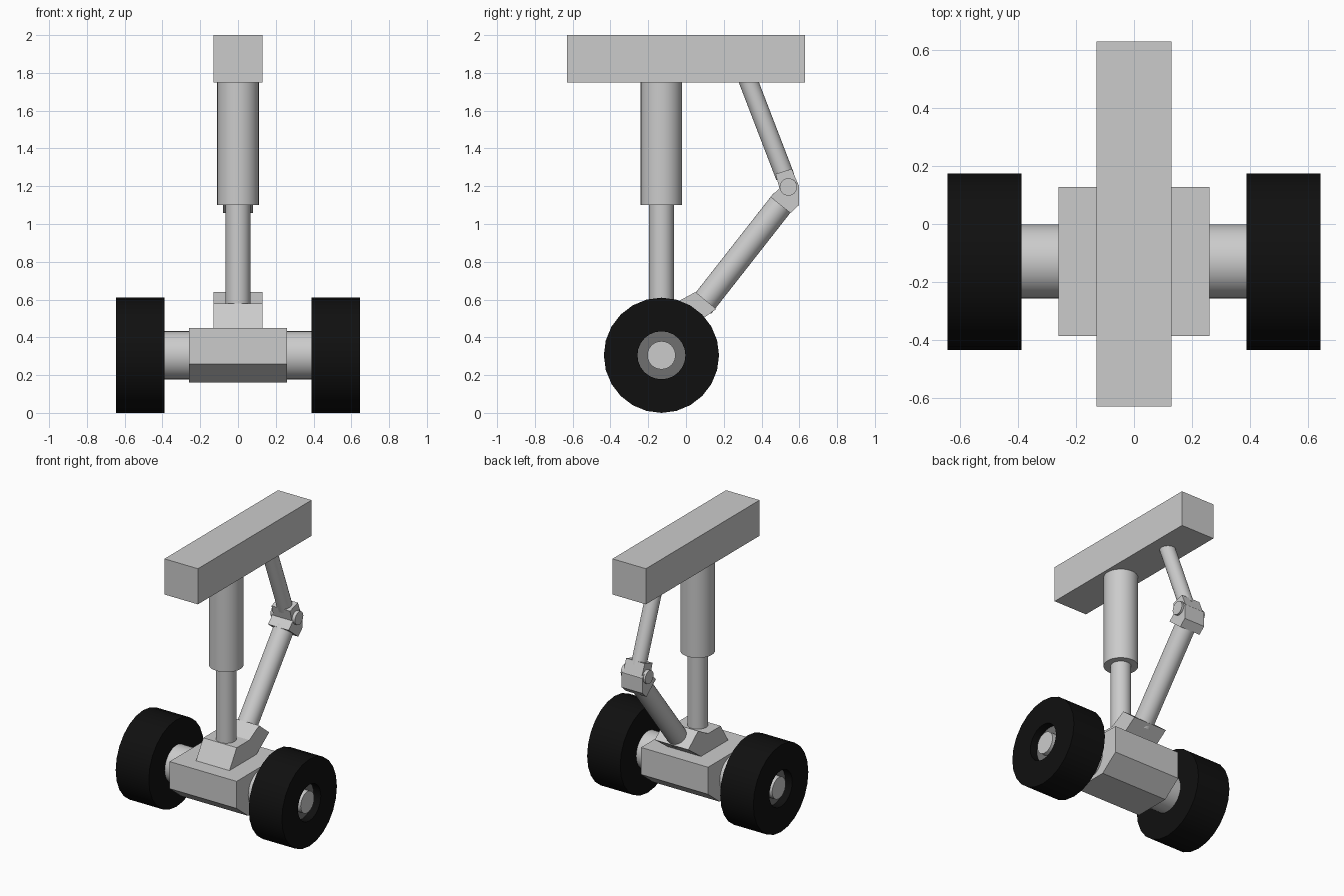
import bpy, bmesh, math
from mathutils import Vector

if "Cube" in bpy.data.objects:
    bpy.data.objects.remove(bpy.data.objects["Cube"])


def material(name, v):
    m = bpy.data.materials.new(name)
    m.diffuse_color = (v, v, v, 1)
    m.use_nodes = True
    m.node_tree.nodes["Principled BSDF"].inputs["Base Color"].default_value = m.diffuse_color
    return m


rubber = material("rubber", 0.005)
dark_metal = material("dark_metal", 0.16)
AXLE = Vector((0, -0.13, 0.305))


def finish(bm, name, mat=None, smooth=False):
    bmesh.ops.recalc_face_normals(bm, faces=bm.faces)
    me = bpy.data.meshes.new(name)
    bm.to_mesh(me)
    bm.free()
    ob = bpy.data.objects.new(name, me)
    bpy.context.collection.objects.link(ob)
    if mat:
        me.materials.append(mat)
    if smooth:
        bpy.ops.object.select_all(action='DESELECT')
        ob.select_set(True)
        bpy.context.view_layer.objects.active = ob
        bpy.ops.object.shade_smooth_by_angle(angle=math.radians(30))
    return ob


def rod(name, a, b, r, sides=32):
    """Cylinder between two points."""
    a, b = Vector(a), Vector(b)
    bm = bmesh.new()
    bmesh.ops.create_cone(bm, cap_ends=True, segments=sides, radius1=r,
                          radius2=r, depth=(b - a).length)
    rot = (b - a).to_track_quat('Z', 'Y').to_matrix()
    bmesh.ops.rotate(bm, verts=bm.verts, matrix=rot)
    bmesh.ops.translate(bm, verts=bm.verts, vec=(a + b) / 2)
    return finish(bm, name, smooth=True)


def plate(name, profile, half, mat=None):
    """Side (y, z) profile extruded across x."""
    bm = bmesh.new()
    f = bm.faces.new([bm.verts.new((-half, y, z)) for y, z in profile])
    ext = bmesh.ops.extrude_face_region(bm, geom=[f], use_keep_orig=True)
    vs = [v for v in ext['geom'] if isinstance(v, bmesh.types.BMVert)]
    bmesh.ops.translate(bm, verts=vs, vec=(2 * half, 0, 0))
    return finish(bm, name, mat)


def lathe(name, profile, mat, sides=24, closed=True):
    """(x, radius) profile spun around the axle."""
    bm = bmesh.new()
    rings = []
    for x, r in profile:
        rings.append([bm.verts.new((x, AXLE.y + r * math.cos(t), AXLE.z + r * math.sin(t)))
                      for t in (2 * math.pi * i / sides for i in range(sides))])
    for i in range(len(rings)):
        p, q = rings[i], rings[(i + 1) % len(rings)]
        for j in range(sides):
            k = (j + 1) % sides
            bm.faces.new((p[j], p[k], q[k], q[j]))
    return finish(bm, name, mat, smooth=True)


# top mounting beam
plate("mounting_beam", [(-.63, 1.75), (.63, 1.75), (.63, 2), (-.63, 2)], .13)

# main shock strut
rod("strut_cylinder", (0, -.13, 1.10), (0, -.13, 1.76), .11)
rod("strut_piston", (0, -.13, .56), (0, -.13, 1.12), .066)

# axle housing with chamfered underside, and saddle with angled socket
plate("axle_housing", [(-.387, .45), (-.387, .26), (-.26, .16), (0, .16),
                       (.127, .26), (.127, .45)], .26)
plate("saddle", [(-.28, .45), (-.20, .58), (-.06, .58), (.05, .64),
                 (.16, .55), (.02, .45)], .13)

# folding side brace
rod("lower_brace", (0, .08, .565), (0, .515, 1.12), .067)
rod("upper_brace", (0, .325, 1.77), (0, .525, 1.25), .05)
plate("lower_knuckle", [(.447, 1.143), (.553, 1.058), (.598, 1.10), (.598, 1.205),
                        (.57, 1.235), (.505, 1.20)], .08)
plate("upper_knuckle", [(.474, 1.265), (.56, 1.292), (.598, 1.20), (.57, 1.15),
                        (.50, 1.17)], .072)
rod("knuckle_pin", (-.095, .542, 1.196), (.095, .542, 1.196), .046)

# axle and wheels
rod("axle", (-.40, AXLE.y, AXLE.z), (.40, AXLE.y, AXLE.z), .128)
for side, s in (("left", -1), ("right", 1)):
    lathe(side + "_tyre", [(s * .388, .127), (s * .388, .305),
                           (s * .645, .305), (s * .645, .127)], rubber)
    lathe(side + "_hub", [(s * .41, .07), (s * .41, .128),
                          (s * .59, .128), (s * .59, .07)], dark_metal)
    rod(side + "_axle_stub", (s * .39, AXLE.y, AXLE.z), (s * .63, AXLE.y, AXLE.z), .075, 24)
